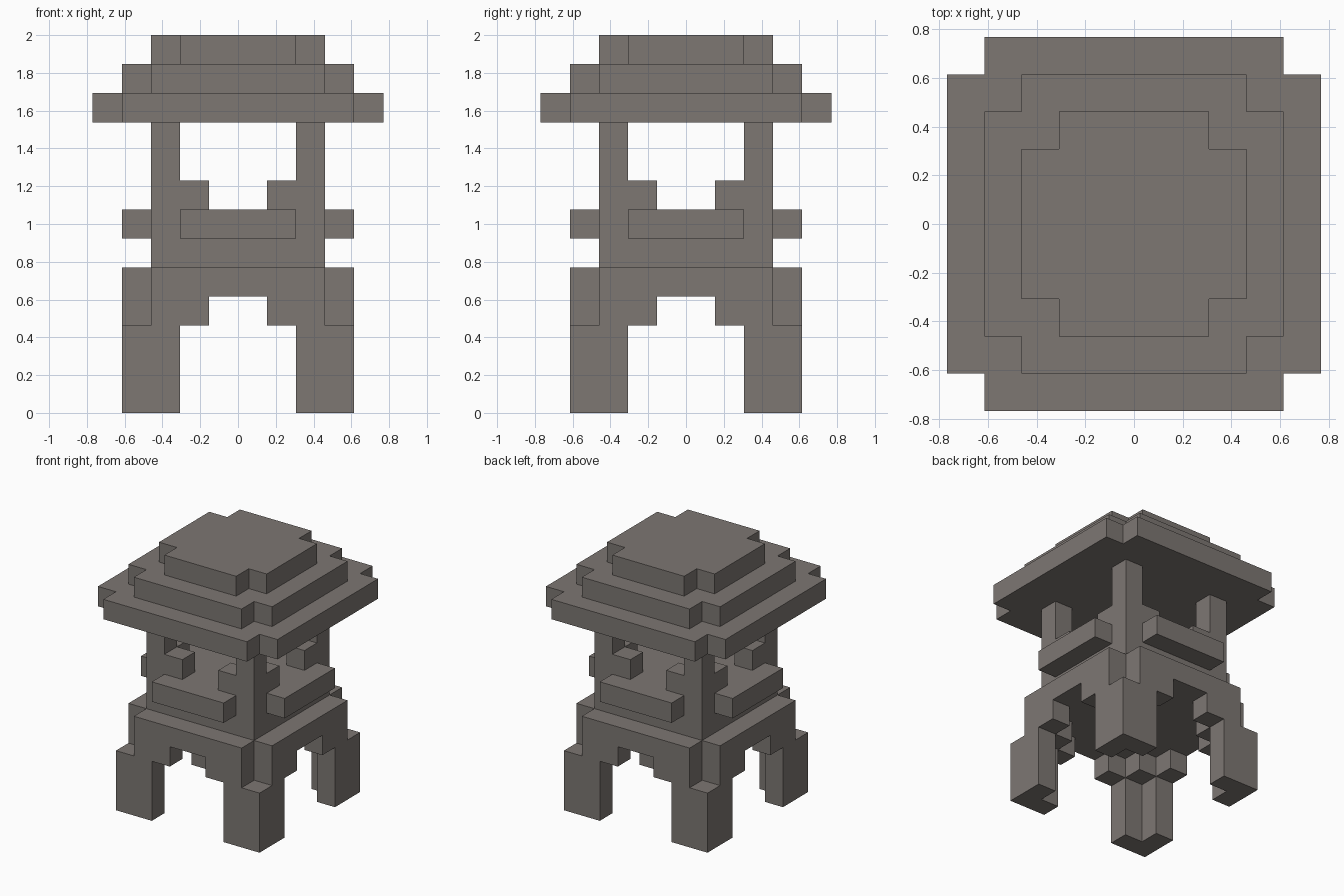
import bpy, bmesh

if "Cube" in bpy.data.objects:
    bpy.data.objects.remove(bpy.data.objects["Cube"])

U = 2 / 13  # one block of the model

stone = bpy.data.materials.new("grey_brown_stone")
stone.diffuse_color = (0.205, 0.184, 0.171, 1)
stone.use_nodes = True
stone.node_tree.nodes["Principled BSDF"].inputs["Base Color"].default_value = stone.diffuse_color


def prism(name, outlines, z0, z1):
    """Extrude flat outlines (in block units) from z0 to z1 as one object."""
    bm = bmesh.new()
    for pts in outlines:
        f = bm.faces.new([bm.verts.new((x * U, y * U, z0 * U)) for x, y in pts])
        ext = bmesh.ops.extrude_face_region(bm, geom=[f], use_keep_orig=True)
        top = [v for v in ext["geom"] if isinstance(v, bmesh.types.BMVert)]
        bmesh.ops.translate(bm, verts=top, vec=(0, 0, (z1 - z0) * U))
    bmesh.ops.recalc_face_normals(bm, faces=bm.faces)
    me = bpy.data.meshes.new(name)
    bm.to_mesh(me)
    bm.free()
    me.materials.append(stone)
    ob = bpy.data.objects.new(name, me)
    bpy.context.collection.objects.link(ob)
    return ob


def four(pts):
    """Repeat an outline in all four corners."""
    return [[(x * sx, y * sy) for x, y in pts] for sx in (1, -1) for sy in (1, -1)]


def rect(x0, y0, x1, y1):
    return [(x0, y0), (x1, y0), (x1, y1), (x0, y1)]


def notched(r):
    """Square of half width r with one block cut from every corner."""
    n = r - 1
    return [(r, -n), (r, n), (n, n), (n, r), (-n, r), (-n, n),
            (-r, n), (-r, -n), (-n, -n), (-n, -r), (n, -r), (n, -n)]


# Legs: L-shaped feet, then arch brackets under the base
prism("legs", four([(2, 3), (3, 3), (3, 2), (4, 2), (4, 4), (2, 4)]), 0, 3)
prism("arch_brackets", four([(1, 3), (2, 3), (2, 2), (3, 2), (3, 1),
                             (4, 1), (4, 3), (3, 3), (3, 4), (1, 4)]), 3, 4)

# Base slab and body
prism("base_slab", [notched(4)], 4, 5)
prism("body", [rect(-3, -3, 3, 3)], 5, 7)

# Ledges on the four sides
prism("ledges", [rect(-2, -4, 2, -3), rect(-2, 3, 2, 4),
                 rect(-4, -2, -3, 2), rect(3, -2, 4, 2)], 6, 7)

# Corner posts with stepped feet
prism("post_feet", four([(1, 2), (2, 2), (2, 1), (3, 1), (3, 3), (1, 3)]), 7, 8)
prism("corner_posts", four(rect(2, 2, 3, 3)), 8, 10)

# Stepped roof
for name, r, z in (("roof_eaves", 5, 10), ("roof_middle", 4, 11), ("roof_top", 3, 12)):
    prism(name, [notched(r)], z, z + 1)
